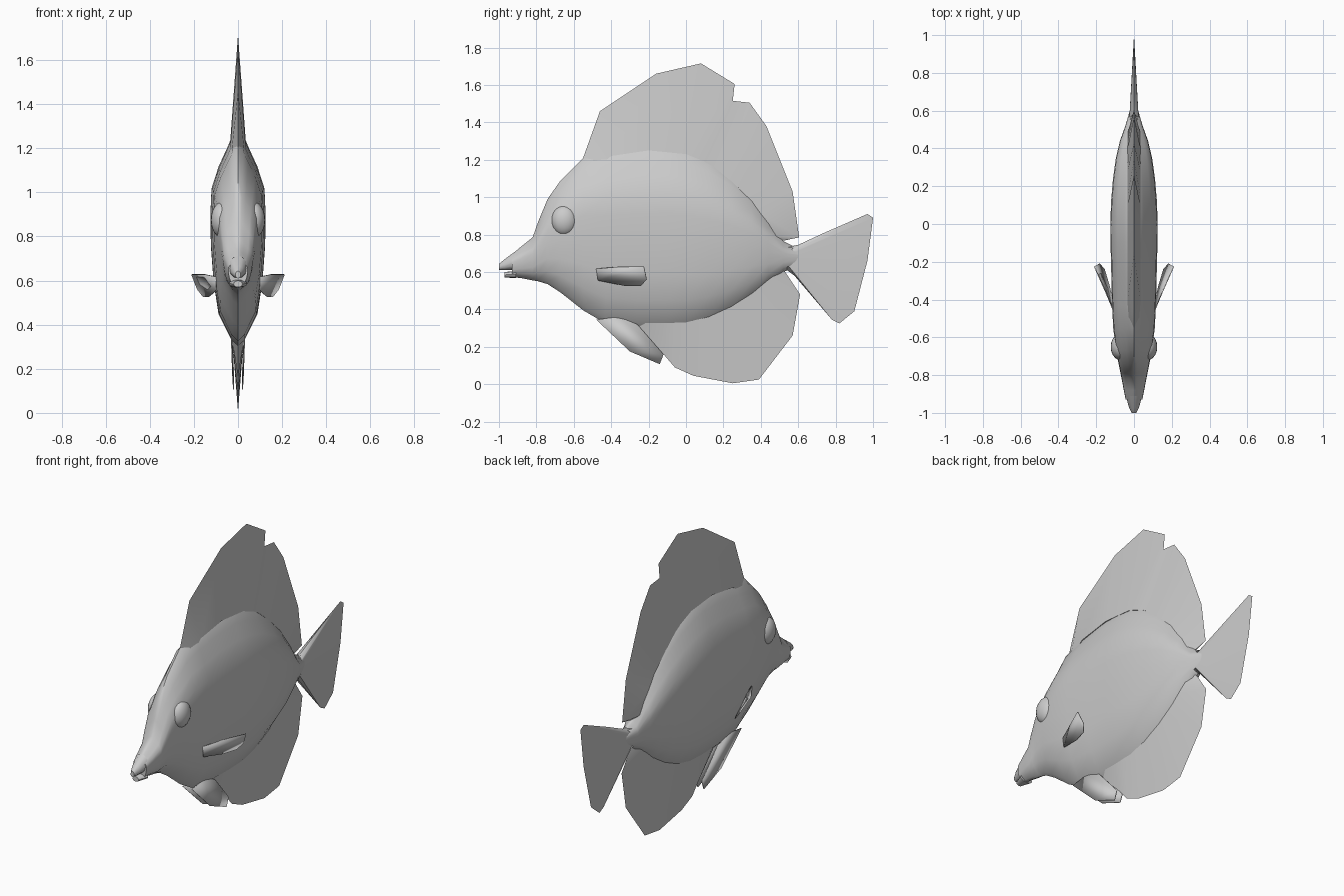
import bpy, bmesh, math

if "Cube" in bpy.data.objects:
    bpy.data.objects.remove(bpy.data.objects["Cube"])

grey = bpy.data.materials.new("fish_grey")
grey.diffuse_color = (0.6, 0.6, 0.6, 1)
grey.use_nodes = True
grey.node_tree.nodes["Principled BSDF"].inputs["Base Color"].default_value = grey.diffuse_color


def finish(name, bm, angle=45):
    bmesh.ops.remove_doubles(bm, verts=bm.verts, dist=0.0005)
    bmesh.ops.recalc_face_normals(bm, faces=bm.faces)
    me = bpy.data.meshes.new(name)
    bm.to_mesh(me)
    bm.free()
    me.materials.append(grey)
    ob = bpy.data.objects.new(name, me)
    bpy.context.collection.objects.link(ob)
    bpy.ops.object.select_all(action='DESELECT')
    ob.select_set(True)
    bpy.context.view_layer.objects.active = ob
    bpy.ops.object.shade_smooth_by_angle(angle=math.radians(angle))
    return ob


# cross-section from belly to back: (height fraction, width fraction)
BODY_RING = [(0, 0), (.03, .24), (.15, .72), (.3, .9), (.47, 1), (.62, 1.02),
             (.73, .98), (.83, .72), (.91, .42), (.97, .22), (1, 0)]
SNOUT_RING = [(0, 0), (.06, .5), (.25, .9), (.5, 1), (.75, .85), (.94, .5), (1, 0)]


def loft(name, stations, ring):
    """Skin mirrored rings at (y, bottom, top, half width)."""
    bm = bmesh.new()
    loops = []
    for y, lo, hi, w in stations:
        pts = [(w * f, y, lo + (hi - lo) * t) for t, f in ring]
        pts += [(-x, yy, z) for x, yy, z in pts[-2:0:-1]]
        loops.append([bm.verts.new(p) for p in pts])
    n = len(loops[0])
    for a, b in zip(loops, loops[1:]):
        for i in range(n):
            j = (i + 1) % n
            bm.faces.new((a[i], a[j], b[j], b[i]))
    bm.faces.new(loops[0])
    bm.faces.new(loops[-1])
    return finish(name, bm)


def wedge_fin(name, base, edge, half):
    """Fin thick along its base and sharp along its outer edge."""
    bm = bmesh.new()
    right = [bm.verts.new((half, y, z)) for y, z in base]
    left = [bm.verts.new((-half, y, z)) for y, z in base]
    rim = [bm.verts.new((0, y, z)) for y, z in edge]
    for i in range(len(edge) - 1):
        bm.faces.new((right[i], right[i + 1], rim[i + 1], rim[i]))
        bm.faces.new((left[i], left[i + 1], rim[i + 1], rim[i]))
        bm.faces.new((left[i], left[i + 1], right[i + 1], right[i]))
    for i in (0, -1):
        bm.faces.new((left[i], right[i], rim[i]))
    return finish(name, bm)


def thin_fin(name, pts, side):
    bm = bmesh.new()
    bm.faces.new([bm.verts.new((x * side, y, z)) for x, y, z in pts])
    ob = finish(name, bm, 30)
    mod = ob.modifiers.new("thickness", 'SOLIDIFY')
    mod.thickness = 0.005
    mod.offset = 0


# body from snout to tail root
loft("body", [
    (-.93, .573, .695, .043), (-.88, .567, .737, .053), (-.82, .555, .785, .064),
    (-.79, .55, .87, .07), (-.74, .535, .99, .08), (-.67, .49, 1.09, .093),
    (-.55, .395, 1.21, .108), (-.43, .325, 1.25, .114), (-.26, .302, 1.28, .118),
    (-.1, .30, 1.285, .122), (0, .305, 1.265, .123), (.12, .335, 1.215, .119),
    (.24, .39, 1.13, .109), (.35, .46, 1.02, .094), (.44, .535, .895, .073),
    (.52, .6, .765, .045), (.62, .64, .715, .016)], BODY_RING)

# jaws with a narrow slit between them
loft("upper_jaw", [(-1, .61, .643, .012), (-.97, .61, .668, .027),
                   (-.91, .61, .712, .043)], SNOUT_RING)
loft("lower_jaw", [(-.97, .57, .6, .02), (-.91, .568, .605, .042)], SNOUT_RING)

# dorsal fin
wedge_fin("dorsal_fin",
          [(-.5, 1.14), (-.4, 1.22), (-.2, 1.25), (0, 1.23), (.1, 1.19), (.15, 1.16),
           (.2, 1.12), (.28, 1.05), (.4, .91), (.48, .79), (.5, .74)],
          [(-.55, 1.21), (-.46, 1.46), (-.16, 1.66), (.08, 1.715), (.26, 1.605),
           (.25, 1.515), (.34, 1.505), (.43, 1.38), (.57, 1.03), (.605, .785),
           (.51, .765)], .034)

# anal fin
wedge_fin("anal_fin",
          [(-.22, .34), (-.14, .34), (-.06, .34), (.04, .36), (.17, .39), (.28, .45),
           (.4, .53), (.46, .58), (.5, .62)],
          [(-.26, .30), (-.12, .16), (-.06, .09), (.04, .045), (.25, .005),
           (.39, .025), (.57, .26), (.61, .48), (.53, .6)], .028)

# tail fin
tail_edge = [(.56, .737), (.6, .745), (.74, .81), (.97, .91), (1, .89), (.97, .66),
             (.9, .39), (.82, .325), (.78, .345), (.58, .58), (.54, .61)]
wedge_fin("tail_fin", [(.54, .73 - .011 * i) for i in range(11)], tail_edge, .026)

for side, word in ((1, "right"), (-1, "left")):
    # eye bulge
    bm = bmesh.new()
    bmesh.ops.create_uvsphere(bm, u_segments=20, v_segments=12, radius=1)
    for v in bm.verts:
        v.co = (side * .073 + v.co.x * .05, -.65 + v.co.y * .07, .875 + v.co.z * .08)
    finish(word + "_eye", bm)
    # paired side and belly fins
    thin_fin(word + "_pectoral_fin",
             [(.1, -.48, .617), (.15, -.36, .628), (.21, -.225, .628), (.183, -.21, .56),
              (.157, -.24, .527), (.13, -.33, .527), (.1, -.47, .555)], side)
    thin_fin(word + "_pelvic_fin",
             [(.03, -.48, .345), (.024, -.3, .175), (.02, -.14, .107), (.02, -.12, .16),
              (.026, -.26, .32), (.03, -.36, .36)], side)
